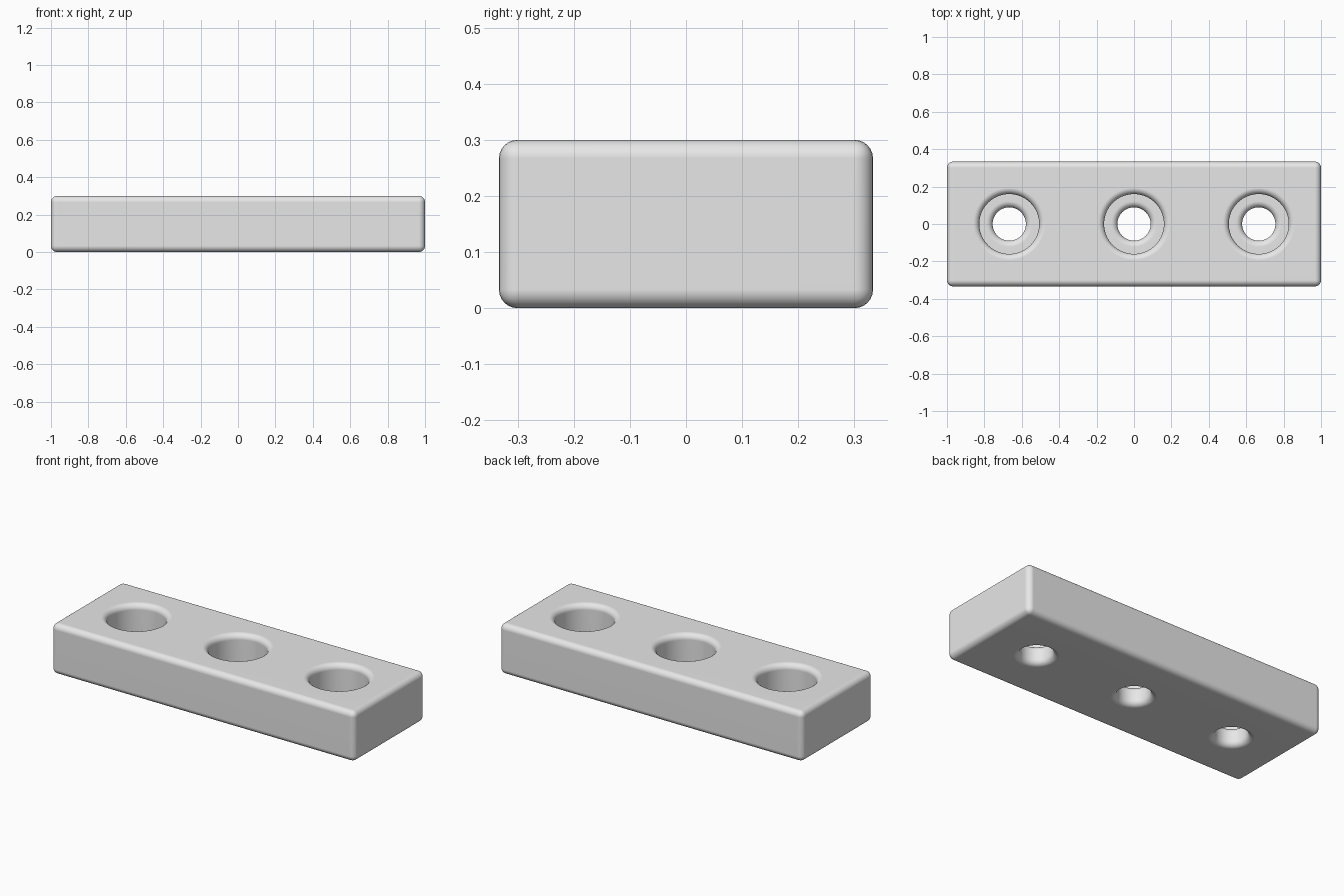
import bpy
import bmesh
from math import cos, sin, pi
from mathutils import Matrix, Vector

LENGTH, WIDTH, HEIGHT = 2.0, 0.667, 0.3
FILLET = 0.033
HOLE_R, BORE_R, FLOOR_Z = 0.089, 0.16, 0.117
SPACING = 0.667
STEPS = 6

if "Cube" in bpy.data.objects:
    bpy.data.objects.remove(bpy.data.objects["Cube"], do_unlink=True)

grey = bpy.data.materials.new("light_grey")
grey.use_nodes = True
grey.diffuse_color = (0.8, 0.8, 0.8, 1)
for node in grey.node_tree.nodes:
    if node.type == 'BSDF_PRINCIPLED':
        node.inputs["Base Color"].default_value = grey.diffuse_color


def make_object(name, bm):
    bmesh.ops.recalc_face_normals(bm, faces=bm.faces[:])
    mesh = bpy.data.meshes.new(name)
    bm.to_mesh(mesh)
    bm.free()
    mesh.materials.append(grey)
    obj = bpy.data.objects.new(name, mesh)
    bpy.context.collection.objects.link(obj)
    return obj


def arc(r, z, start, end):
    """Quarter-round points about a centre in the radius/height plane."""
    angles = [start + (end - start) * i / STEPS for i in range(STEPS + 1)]
    return [(r + FILLET * cos(a), z + FILLET * sin(a)) for a in angles]


# Plate with rounded edges
bm = bmesh.new()
bmesh.ops.create_cube(bm, size=1, matrix=Matrix.Translation((0, 0, HEIGHT / 2))
                      @ Matrix.Diagonal((LENGTH, WIDTH, HEIGHT, 1)))
bmesh.ops.bevel(bm, geom=bm.edges[:], offset=FILLET, segments=STEPS,
                profile=0.5, affect='EDGES')
plate = make_object("mounting_plate", bm)

# Lathed cutter for the counterbored holes, with rounded rims
edge_r = HOLE_R + FILLET
rim_r = BORE_R + FILLET
profile = [(0, -0.05), (edge_r, -0.05)]
profile += arc(edge_r, FILLET, 1.5 * pi, pi)
profile += arc(edge_r, FLOOR_Z - FILLET, pi, pi / 2)
profile += [(BORE_R, FLOOR_Z)]
profile += arc(rim_r, HEIGHT - FILLET, pi, pi / 2)
profile += [(rim_r, HEIGHT + 0.05), (0, HEIGHT + 0.05)]

bm = bmesh.new()
for x in (-SPACING, 0, SPACING):
    verts = [bm.verts.new((x + r, 0, z)) for r, z in profile]
    edges = [bm.edges.new(pair) for pair in zip(verts, verts[1:])]
    bmesh.ops.spin(bm, geom=verts + edges, cent=Vector((x, 0, 0)),
                   axis=(0, 0, 1), angle=2 * pi, steps=64)
bmesh.ops.remove_doubles(bm, verts=bm.verts[:], dist=0.0001)
cutter = make_object("hole_cutter", bm)
cutter.hide_render = True

# Cut the holes
cut = plate.modifiers.new("holes", 'BOOLEAN')
cut.operation = 'DIFFERENCE'
cut.solver = 'EXACT'
cut.object = cutter
for obj in bpy.context.selected_objects:
    obj.select_set(False)
plate.select_set(True)
bpy.context.view_layer.objects.active = plate
bpy.ops.object.modifier_apply(modifier=cut.name)
bpy.data.objects.remove(cutter, do_unlink=True)

# Smooth rounded edges, flat main faces, crisp counterbore floor
bpy.ops.object.shade_smooth_by_angle(angle=pi / 5)
weighted = plate.modifiers.new("flat_faces", 'WEIGHTED_NORMAL')
weighted.keep_sharp = True
